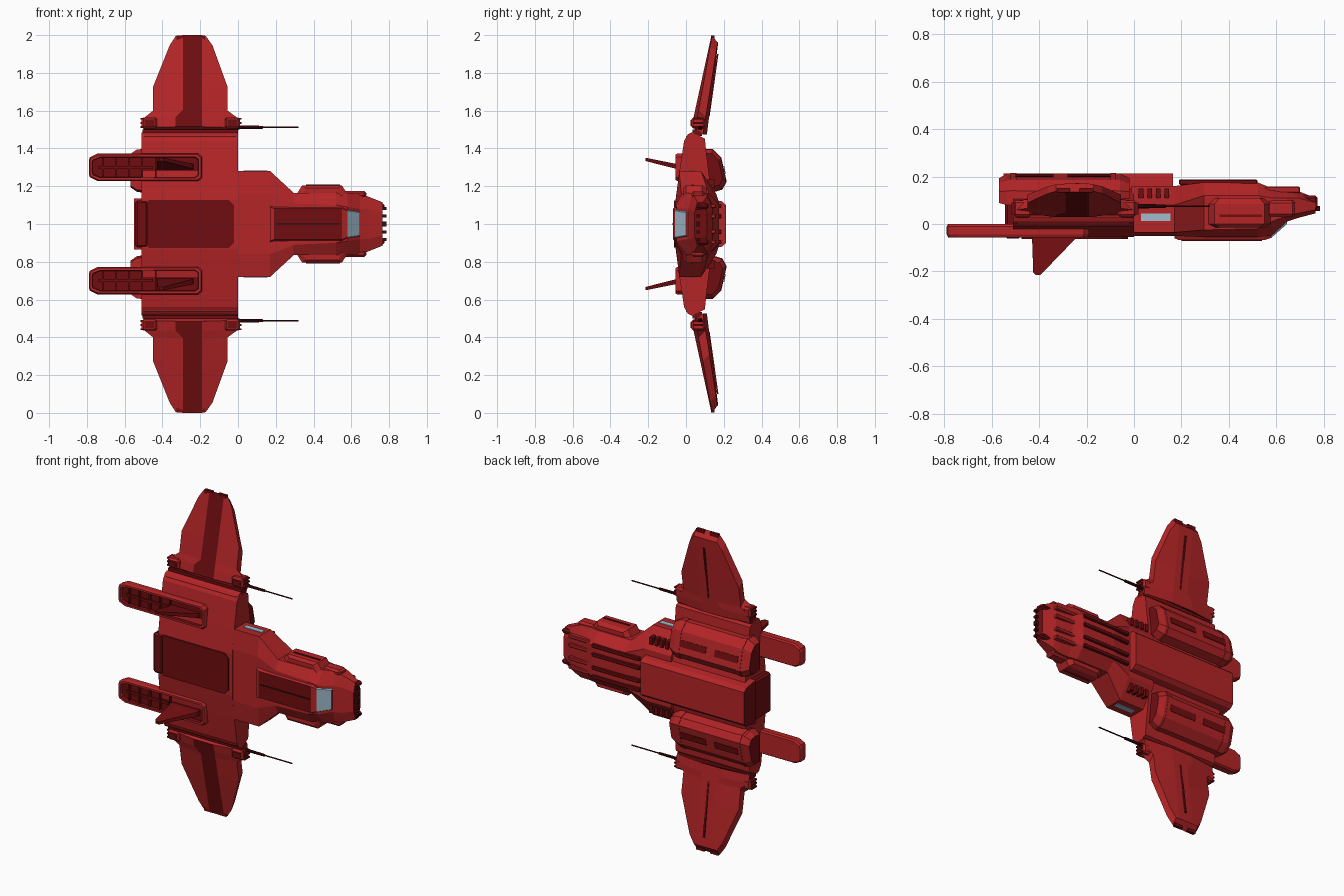
import bpy, bmesh, math

cube = bpy.data.objects.get("Cube")
if cube:
    bpy.data.objects.remove(cube, do_unlink=True)


def material(name, rgb):
    m = bpy.data.materials.new(name)
    m.use_nodes = True
    m.diffuse_color = (*rgb, 1)
    m.node_tree.nodes["Principled BSDF"].inputs["Base Color"].default_value = (*rgb, 1)
    return m


RED = material("hull_red", (0.46, 0.018, 0.02))
DARK = material("dark_red", (0.16, 0.004, 0.005))
GUN = material("gun_black_red", (0.05, 0.003, 0.004))
GLASS = material("pale_glass", (0.36, 0.5, 0.62))


def loft(name, rings, mats=(RED,), rule=None, mirror=False):
    """Skin closed rings of (x, y, w); w is height above the ship's axis."""
    bm = bmesh.new()
    loops = [[bm.verts.new(p) for p in ring] for ring in rings]
    n = len(loops[0])
    for a, b in zip(loops, loops[1:]):
        for i in range(n):
            j = (i + 1) % n
            bm.faces.new((a[i], a[j], b[j], b[i]))
    bm.faces.new(loops[0])
    bm.faces.new(loops[-1])
    bmesh.ops.recalc_face_normals(bm, faces=bm.faces)
    if rule:
        for f in bm.faces:
            f.material_index = rule(f.calc_center_median(), f.normal)
    me = bpy.data.meshes.new(name)
    bm.to_mesh(me)
    bm.free()
    for m in mats:
        me.materials.append(m)
    ob = bpy.data.objects.new(name, me)
    ob.location.z = 1
    bpy.context.collection.objects.link(ob)
    if mirror:
        mod = ob.modifiers.new("mirror", "MIRROR")
        mod.use_axis = (False, False, True)
        mod.use_mirror_merge = False
    return ob


def along_x(half_sections):
    """Symmetric rings from (x, [(y, w), ...]) half sections."""
    return [[(x, y, w) for y, w in half] + [(x, y, -w) for y, w in reversed(half)]
            for x, half in half_sections]


def box(name, x, y, w, mat=RED, bevel=0.0, mirror=True):
    ring = lambda px: [(px, y[0], w[0]), (px, y[1], w[0]), (px, y[1], w[1]), (px, y[0], w[1])]
    ob = loft(name, [ring(x[0]), ring(x[1])], (mat,), mirror=mirror)
    if bevel:
        mod = ob.modifiers.new("bevel", "BEVEL")
        mod.width, mod.segments = bevel, 1
    return ob


def plate(name, outline, y0, y1, mat=RED, mirror=False):
    return loft(name, [[(x, y, w) for x, w in outline] for y in (y0, y1)], (mat,), mirror=mirror)


# Centre hull
hull = [(-.055, .13), (-.035, .28), (-.01, .44), (.01, .475), (.03, .485),
        (.1, .452), (.105, .4), (.13, .2), (.15, .12)]
loft("centre_hull", along_x([(-.51, hull), (0, hull)]))
plate("dorsal_panel", [(-.475, .125), (-.05, .125), (-.025, .1), (-.025, -.1),
                       (-.05, -.125), (-.475, -.125)], -.05, -.063, DARK)
box("tail_block", (-.545, -.475), (-.062, .12), (-.125, .125), DARK, .012, False)
belly = [(.1, .135), (.19, .12), (.213, .1)]
loft("belly_box", along_x([(-.55, belly), (.165, belly)]), (RED, DARK),
     lambda c, n: int(n.x < -.5))

# Forward fuselage and nose
nose = []
for x, y0, ya, yb, y1, wt, wm in [
        (-.01, -.05, -.036, .08, .16, .16, .28), (.17, -.05, -.036, .08, .16, .16, .28),
        (.295, -.055, -.025, .12, .176, .11, .165), (.52, -.055, -.02, .12, .176, .1, .165),
        (.58, -.05, .01, .11, .152, .09, .165), (.645, .01, .035, .11, .146, .08, .163),
        (.69, .025, .045, .11, .14, .08, .145), (.765, .045, .06, .09, .11, .06, .115)]:
    nose.append((x, [(y0, wt), (ya, wm), (yb, wm), (y1, wt)]))
loft("nose_hull", along_x(nose), (RED, DARK), lambda c, n: int(n.x > .9))

# Canopy: dark spine, pale windscreen
canopy = [(x, [(yt, a), (yb, b)]) for x, yt, yb, a, b in [
    (.17, -.06, -.03, .09, .105), (.19, -.068, -.03, .082, .1), (.55, -.068, -.03, .082, .1),
    (.58, -.058, -.01, .07, .092), (.645, .0, .03, .06, .075)]]
loft("canopy", along_x(canopy), (RED, DARK, GLASS),
     lambda c, n: 2 if c.x > .58 and n.y < -.3 and abs(c.z) < .08 else int(n.y < -.9 and .19 < c.x < .56))
box("canopy_frame", (.2, .54), (-.072, -.065), (-.004, .004), GUN, 0, False)

# Nose cheeks, rails, prongs and vents
loft("cheek_plate", [[(.315 + d, y, w), (.34 + d, y, w + .04), (.55 - d, y, w + .04), (.575 - d, y, w)]
                     for y, w, d in [(-.015, .15, .02), (.0, .165, 0), (.085, .165, 0), (.11, .15, .02)]],
     mirror=True)
box("nose_shoulder", (.56, .68), (.03, .1), (.14, .175), RED, .012)
box("nose_seam", (.36, .54), (.03, .04), (.2, .209), DARK)
for w, name in ((.03, "inner"), (.085, "outer")):
    box(name + "_belly_rail", (.19, .52), (.165, .188), (w, w + .022), DARK, .004)
    box(name + "_chin_rail", (.52, .7), (.13, .158), (w, w + .022), RED, .004)
for w in (.0, .035, .075):
    box("nose_prong", (.74, .785), (.055, .075), (w, w + .014), GUN)
box("nose_jaw", (.7, .775), (.06, .12), (.08, .11), DARK, .01)
box("side_window", (.03, .155), (.012, .044), (.275, .284), GLASS)
for i in range(4):
    box("shoulder_vent", (.02 + i * .036, .04 + i * .036), (.09, .15), (.19, .235), DARK)

# Belly nacelles
section = [(.08, .395), (.14, .395), (.185, .35), (.213, .225), (.19, .185), (.14, .17), (.08, .18)]
loft("nacelle", [[(x, .12 + (y - .12) * s, .285 + (w - .285) * s) for y, w in section]
                 for x, s in ((-.57, .78), (-.535, 1), (-.06, 1), (-.02, .8))],
     (RED, DARK), lambda c, n: int(abs(n.x) > .95), True)
for x0, x1 in ((-.5, -.34), (-.28, -.1)):
    loft("nacelle_slot", [[(x, .207, .265), (x, .199, .305), (x, .202, .306), (x, .21, .266)]
                          for x in (x0, x1)], (DARK,), mirror=True)
for x in (-.52, -.1):
    loft("nacelle_band", [[(px, .12 + (y - .12) * 1.03, .285 + (w - .285) * 1.03) for y, w in section]
                          for px in (x, x + .025)], mirror=True)

# Dorsal exhaust pods with sunken dark troughs
outline = [(-.79, .035), (-.785, .052), (-.745, .072), (-.21, .073), (-.19, .055)]
outline += [(x, -w) for x, w in reversed(outline)]
loft("exhaust_pod", [[(-.49 + (x + .49) * sx, y, .3 + w * sw) for x, w in outline]
                     for y, sx, sw in ((.0, .98, .9), (-.01, 1, 1), (-.045, 1, 1), (-.056, .98, .92),
                                       (-.056, .94, .76), (-.035, .93, .72))],
     (RED, DARK), lambda c, n: int(-.765 < c.x < -.215 and abs(c.z - .3) < .057 and c.y < -.03
                                   and c.y > -.05 and (abs(c.z - .3) < .01 or abs(c.z - .3) > .045)
                                   and (n.y < -.9 or c.y > -.048 and abs(c.z - .3) < .056)), True)
for i in range(5):
    box("trough_rib", (-.72 + i * .07, -.712 + i * .07), (-.05, -.03), (.25, .35), DARK)
box("trough_spine", (-.74, -.45), (-.046, -.03), (.292, .308), DARK)

# Swept dorsal fins
loft("dorsal_fin", [[(x0, y, w - t), (x0, y, w + t), (x1, y, w + t), (x1, y, w - t)]
                    for y, x0, x1, w, t in ((-.03, -.43, -.235, .302, .014), (-.06, -.43, -.245, .307, .013),
                                            (-.205, -.425, -.385, .34, .009), (-.215, -.415, -.395, .342, .008))],
     (DARK,), mirror=True)


# Wings: flat hexagonal blades, leaning back toward the tips
def wing_ring(w, xb, xf, cb, cf):
    t = (w - .51) / .49
    yd, yb, dw = .028 + .107 * t, .11 + .06 * t, .042
    e = .018 * (1 - t) + .003
    return [(xb, yd + e, w - .005), (cb, yd, w), (cf, yd, w), (xf, yd + e, w - .005),
            (xf, yb - e, w - dw), (cf, yb, w - dw), (cb, yb, w - dw), (xb, yb - e, w - dw)]


loft("wing", [wing_ring(*r) for r in [(.515, -.5, 0, -.33, -.19), (.565, -.5, 0, -.33, -.19),
                                      (.605, -.45, -.055, -.29, -.19), (.73, -.45, -.055, -.29, -.19),
                                      (.95, -.362, -.135, -.29, -.19), (1, -.33, -.17, -.29, -.19)]],
     (RED, DARK), lambda c, n: int(n.y < -.8 and -.27 < c.x < -.22), True)
for x0, x1 in ((-.325, -.27), (-.23, -.175)):
    box("wing_tip_cap", (x0, x1), (.132, .15), (.97, .999), DARK)
loft("wing_belly_rib", [[(-.245, y, w), (-.235, y, w), (-.235, y + .008, w), (-.245, y + .008, w)]
                        for y, w in ((.117, .57), (.164, .9))], (DARK,), mirror=True)

# Wing joints: hinge rails and corner brackets
box("hinge_rail", (-.505, .0), (.035, .085), (.465, .5), DARK)
for i, x in enumerate((-.51, -.07)):
    box("wing_bracket", (x, x + .08), (.03, .1), (.505, .565), RED, .01)
    box("bracket_inset", (x + .015, x + .065), (.025, .035), (.52, .55), DARK)
    for k in range(3):
        x0 = x - .006 if i == 0 else x + .07
        box("bracket_tooth", (x0, x0 + .018), (.04, .09), (.508 + k * .022, .518 + k * .022), DARK)
box("wing_root_step", (-.5, -.01), (.0, .03), (.44, .468), RED, .006)


# Wing guns
def tube(name, parts, y, w, mat):
    ang = [i * math.tau / 8 for i in range(8)]
    loft(name, [[(x, y + r * math.cos(a), w + r * math.sin(a)) for a in ang] for x, r in parts],
         (mat,), mirror=True)


tube("wing_gun", [(-.03, .014), (.0, .014), (.01, .009), (.13, .008), (.135, .004), (.32, .004)],
     .075, .512, GUN)
